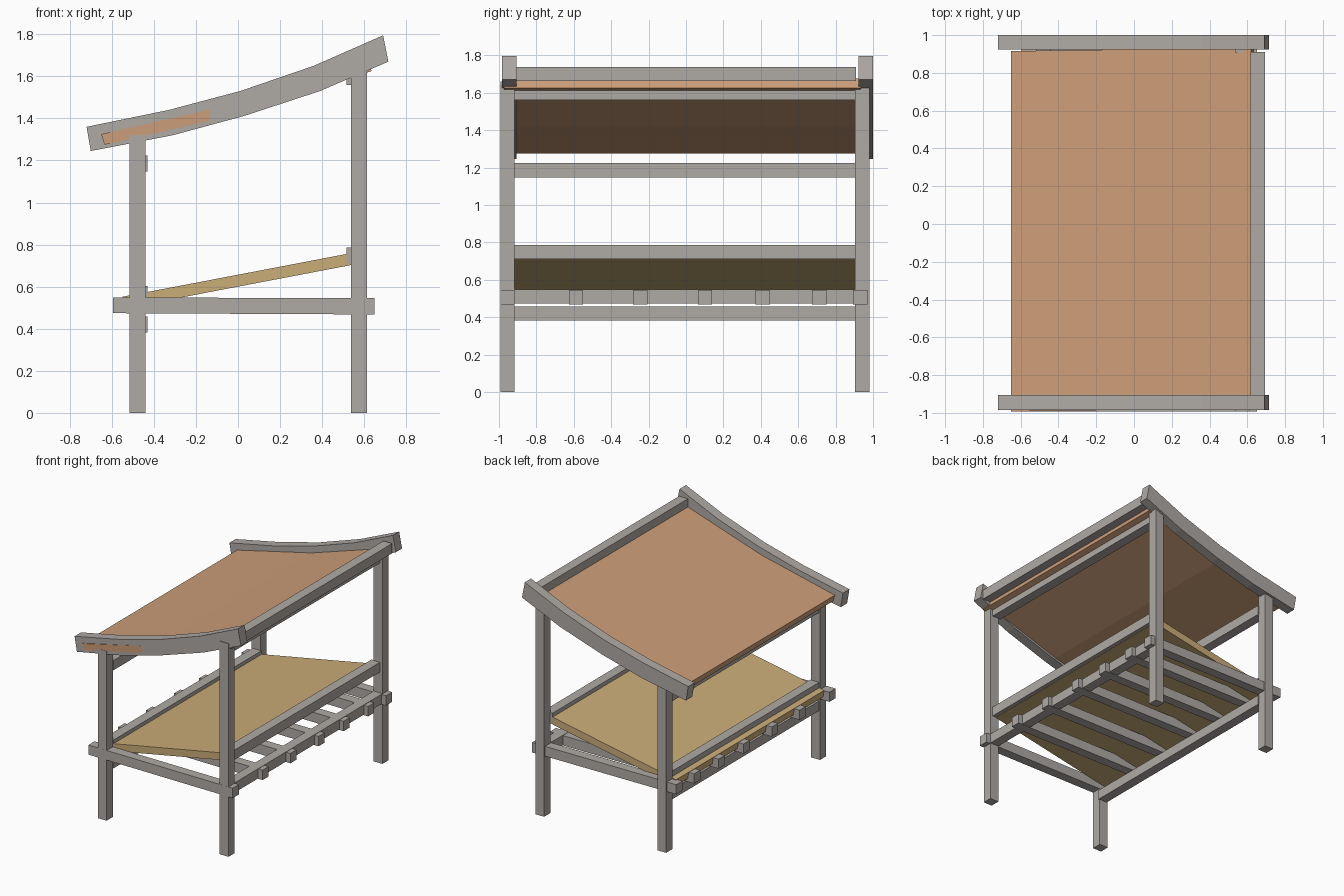
import bpy
import bmesh

cube = bpy.data.objects.get("Cube")
if cube:
    bpy.data.objects.remove(cube, do_unlink=True)


def material(name, rgb):
    m = bpy.data.materials.new(name)
    m.use_nodes = True
    m.diffuse_color = (*rgb, 1)
    node = m.node_tree.nodes["Principled BSDF"]
    node.inputs["Base Color"].default_value = (*rgb, 1)
    node.inputs["Roughness"].default_value = 0.9
    return m


TIMBER = material("grey timber", (0.43, 0.40, 0.375))
ROOF = material("terracotta roof", (0.61, 0.34, 0.19))
BOARD = material("straw board", (0.60, 0.42, 0.19))


def strip(name, top, bottom, y0, y1, mat, skew=0.0):
    """Extrude the band between two x-z polylines along y; skew shifts y with x."""
    bm = bmesh.new()
    rows = []
    for (tx, tz), (bx, bz) in zip(top, bottom):
        corners = ((tx, y0, tz), (tx, y1, tz), (bx, y1, bz), (bx, y0, bz))
        rows.append([bm.verts.new((x, y + skew * x, z)) for x, y, z in corners])
    for a, b in zip(rows, rows[1:]):
        for i in range(4):
            j = (i + 1) % 4
            bm.faces.new((a[i], a[j], b[j], b[i]))
    bm.faces.new(rows[0])
    bm.faces.new(rows[-1])
    bmesh.ops.recalc_face_normals(bm, faces=bm.faces)
    mesh = bpy.data.meshes.new(name)
    bm.to_mesh(mesh)
    bm.free()
    mesh.materials.append(mat)
    obj = bpy.data.objects.new(name, mesh)
    bpy.context.collection.objects.link(obj)
    return obj


def box(name, x, y, z, mat=TIMBER):
    return strip(name, [(x[0], z[1]), (x[1], z[1])], [(x[0], z[0]), (x[1], z[0])], *y, mat)


W = 0.076           # timber thickness
LOW, HIGH = -0.515, 0.537   # near edges of the two post rows
SPAN = (-0.92, 0.91)

# Corner posts
for side, y in (("front", -0.992), ("back", 0.904)):
    box("right_post_" + side, (LOW, LOW + W), (y, y + W), (0, 1.32))
    box("left_post_" + side, (HIGH, HIGH + W), (y, y + W), (0, 1.66))

# Curved roof rafters
rafter_top = [(-0.72, 1.36), (-0.33, 1.44), (0.01, 1.53), (0.36, 1.65), (0.69, 1.795)]
rafter_bottom = [(-0.70, 1.245), (-0.31, 1.32), (0.03, 1.412), (0.39, 1.53), (0.715, 1.67)]
strip("front_rafter", rafter_top, rafter_bottom, -0.985, -0.905, TIMBER)
strip("back_rafter", rafter_top, rafter_bottom, 0.923, 1.0, TIMBER)

# Bent roof panel
strip("roof_panel", [(-0.65, 1.325), (-0.02, 1.468), (0.62, 1.675)],
      [(-0.635, 1.275), (-0.005, 1.418), (0.635, 1.625)], -0.983, 0.925, ROOF, 0.015)

# Lengthwise rails
rails = {
    "roof_top_rail": (0.617, 1.662),
    "left_upper_rail": (0.515, 1.56),
    "left_board_rail": (0.515, 0.71),
    "left_slat_rail": (HIGH, 0.472),
    "right_upper_rail": (-0.507, 1.147),
    "right_board_rail": (-0.507, 0.527),
    "right_lower_rail": (-0.507, 0.382),
}
for name, (x, z) in rails.items():
    box(name, (x, x + W), SPAN, (z, z + W))

# Crosswise slats, the outer two lying against the posts
for i, y in enumerate((-0.955, -0.588, -0.245, 0.102, 0.41, 0.712, 0.932)):
    strip(f"slat_{i + 1}", [(-0.595, 0.549), (0.65, 0.545)], [(-0.595, 0.474), (0.65, 0.468)],
          y - W / 2, y + W / 2, TIMBER)

# Sloping board
strip("sloping_board", [(-0.55, 0.552), (0.55, 0.762)],
      [(-0.54, 0.497), (0.56, 0.707)], -0.918, 0.908, BOARD)
